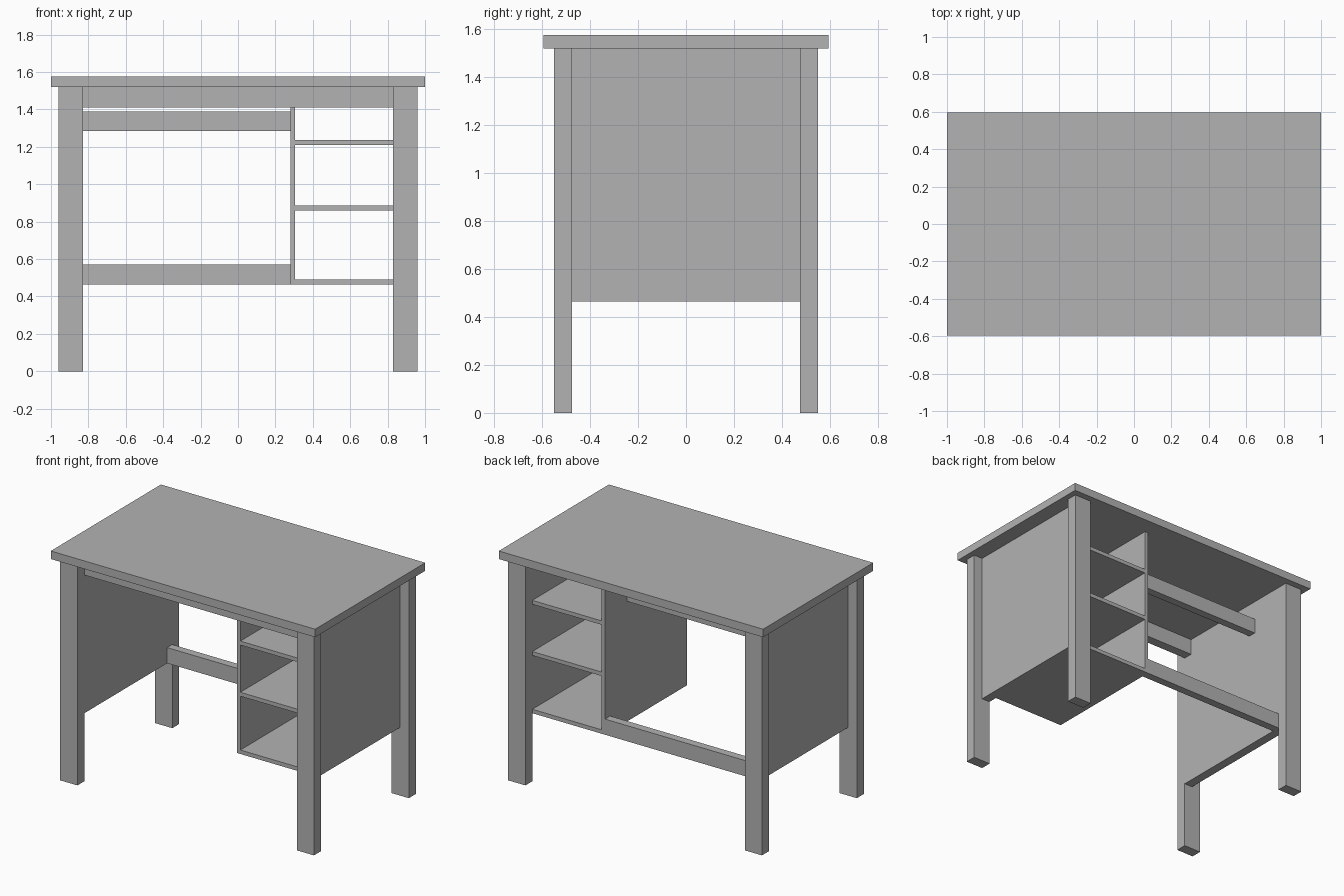
import bpy

cube = bpy.data.objects.get("Cube")
if cube:
    bpy.data.objects.remove(cube, do_unlink=True)

grey = bpy.data.materials.new("plain_grey")
grey.use_nodes = True
colour = (0.45, 0.45, 0.45, 1)
grey.diffuse_color = colour
grey.node_tree.nodes["Principled BSDF"].inputs["Base Color"].default_value = colour


def board(name, xs, ys, zs):
    """Box spanning the given ranges on each axis."""
    bpy.ops.mesh.primitive_cube_add(size=1)
    ob = bpy.context.object
    ob.name = name
    spans = (xs, ys, zs)
    ob.location = [(a + b) / 2 for a, b in spans]
    ob.scale = [abs(b - a) for a, b in spans]
    bpy.ops.object.transform_apply(location=True, rotation=False, scale=True)
    ob.data.materials.append(grey)
    return ob


# Main levels and planes shared by the parts
TOP = 1.52        # underside of the desk top
LOW = 0.465       # underside of panels and shelf unit
INNER = 0.83      # inner face of legs and side panels
BAY = 0.475       # y face of the legs towards the middle
DIVIDER = (0.28, 0.305)
UNIT_DEPTH = (-0.41, BAY)

# Desk top
board("desk_top", (-1, 1), (-0.595, 0.595), (TOP, 1.575))

# Legs and the side panels set between them
for side, sx in (("left", 1), ("right", -1)):
    for end, sy in (("front", -1), ("back", 1)):
        board(f"{end}_{side}_leg", (sx * INNER, sx * 0.96), (sy * BAY, sy * 0.55), (0, TOP))
    board(f"{side}_side_panel", (sx * INNER, sx * 0.893), (-BAY, BAY), (LOW, TOP))

# Apron and rails
board("front_apron", (-INNER, INNER), (-BAY, -0.41), (1.41, TOP))
board("upper_rail", (-INNER, DIVIDER[0]), (0.18, 0.235), (1.285, 1.39))
board("back_stretcher", (-INNER, DIVIDER[0]), (0.42, BAY), (LOW, 0.572))

# Open shelf unit
board("shelf_divider", DIVIDER, UNIT_DEPTH, (LOW, TOP))
for name, z in (("bottom", LOW), ("middle", 0.86), ("upper", 1.21)):
    board(f"{name}_shelf", (DIVIDER[1], INNER), UNIT_DEPTH, (z, z + 0.027))
